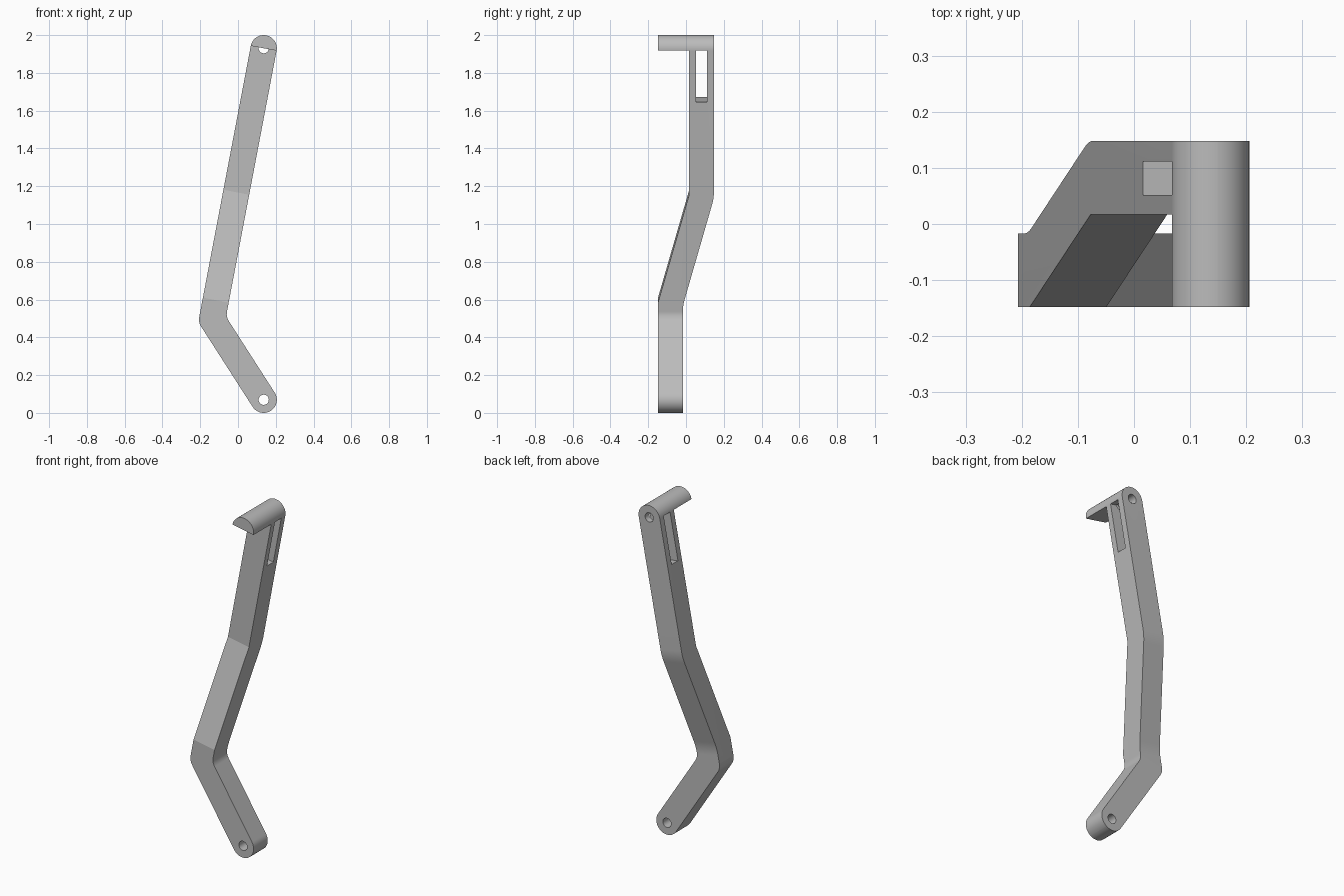
import bpy, bmesh, math
from mathutils import Vector

if "Cube" in bpy.data.objects:
    bpy.data.objects.remove(bpy.data.objects["Cube"], do_unlink=True)

grey = bpy.data.materials.new("plain grey")
grey.use_nodes = True
colour = (0.5, 0.5, 0.5, 1)
grey.diffuse_color = colour
grey.node_tree.nodes["Principled BSDF"].inputs["Base Color"].default_value = colour

R = 0.0695                        # half width of the lever
FRONT, BACK, THICK = -0.148, 0.148, 0.131
low = Vector((0.136, R))          # lower pivot, elbow and upper pivot in x, z
elbow = Vector((-0.137, 0.495))
top = Vector((0.136, 2 - R))
arm_len = (top - elbow).length
up = (top - elbow).normalized()
down = (low - elbow).normalized()


def rounded(corners, steps=12):
    """Round each (point, radius) corner of a polygon."""
    out = []
    for i, (p, r) in enumerate(corners):
        p = Vector(p)
        if r == 0:
            out.append(p)
            continue
        a = (Vector(corners[i - 1][0]) - p).normalized()
        b = (Vector(corners[(i + 1) % len(corners)][0]) - p).normalized()
        half = a.angle(b) / 2
        centre = p + (a + b).normalized() * r / math.sin(half)
        start = p + a * r / math.tan(half) - centre
        end = p + b * r / math.tan(half) - centre
        sweep = math.pi - 2 * half
        for k in range(steps + 1):
            t = k / steps
            arc = (start * math.sin((1 - t) * sweep) + end * math.sin(t * sweep)) / math.sin(sweep)
            out.append(centre + arc)
    return out


def prism(name, points, direction):
    bm = bmesh.new()
    face = bm.faces.new([bm.verts.new(p) for p in points])
    new = bmesh.ops.extrude_face_region(bm, geom=[face])["geom"]
    bmesh.ops.translate(bm, vec=direction, verts=[v for v in new if isinstance(v, bmesh.types.BMVert)])
    bmesh.ops.recalc_face_normals(bm, faces=bm.faces)
    mesh = bpy.data.meshes.new(name)
    bm.to_mesh(mesh)
    bm.free()
    mesh.materials.append(grey)
    ob = bpy.data.objects.new(name, mesh)
    bpy.context.collection.objects.link(ob)
    return ob


def extrude_y(name, points, y0, y1):
    return prism(name, [(p.x, y0, p.y) for p in points], Vector((0, y1 - y0, 0)))


def boolean(target, tool, operation):
    mod = target.modifiers.new(tool.name, "BOOLEAN")
    mod.operation, mod.solver, mod.object = operation, "EXACT", tool
    bpy.context.view_layer.objects.active = target
    bpy.ops.object.modifier_apply(modifier=mod.name)
    bpy.data.objects.remove(tool, do_unlink=True)


def arm_point(across, along):
    side = Vector((up.y, -up.x))
    return elbow + side * across + up * along


# Bent lever outline with round ends
n_up, n_low = Vector((up.y, -up.x)), Vector((-down.y, down.x))
bisector = (n_up + n_low).normalized()
mitre = bisector * R / bisector.dot(n_up)
end = R * 0.999
outline = rounded([
    (low + down * R + n_low * R, end), (elbow + mitre, R), (top + up * R + n_up * R, end),
    (top + up * R - n_up * R, end), (elbow - mitre, R), (low + down * R - n_low * R, end)])
lever = extrude_y("lever", outline, -0.3, 0.3)

# Side profile: offset bend, with the half-round hook overhanging at the top
inner = BACK - THICK
side = rounded([
    ((FRONT, -0.6), 0), ((FRONT, 0.104), 0), ((inner, 0.685), 0), ((inner, arm_len), 0),
    ((FRONT, arm_len), 0), ((FRONT, 1.7), 0), ((BACK, 1.7), 0),
    ((BACK, 0.667), 0.27), ((FRONT + THICK, 0.086), 0.27), ((FRONT + THICK, -0.6), 0)])
profile = []
for p in side:
    q = arm_point(-0.4, p.y)
    profile.append((q.x, p.x, q.y))
boolean(lever, prism("side_profile", profile, Vector((n_up.x, 0, n_up.y)) * 1.1), "INTERSECT")

# Slot through the upper arm
slot = [arm_point(a, s) for a, s in
        ((-0.2, 1.184), (0.2, 1.184), (0.2, arm_len), (-0.2, arm_len))]
boolean(lever, extrude_y("slot", slot, 0.052, 0.111), "DIFFERENCE")

# Pivot holes; the upper one stops at the hook
for centre, y0, y1 in ((low, -0.4, 0.4), (top, inner - 0.0005, 0.4)):
    ring = [centre + Vector((math.cos(t), math.sin(t))) * 0.027
            for t in (math.tau * k / 32 for k in range(32))]
    boolean(lever, extrude_y("pivot_hole", ring, y0, y1), "DIFFERENCE")

bpy.ops.object.select_all(action="DESELECT")
lever.select_set(True)
bpy.context.view_layer.objects.active = lever
bpy.ops.object.shade_smooth_by_angle(angle=math.radians(14))
